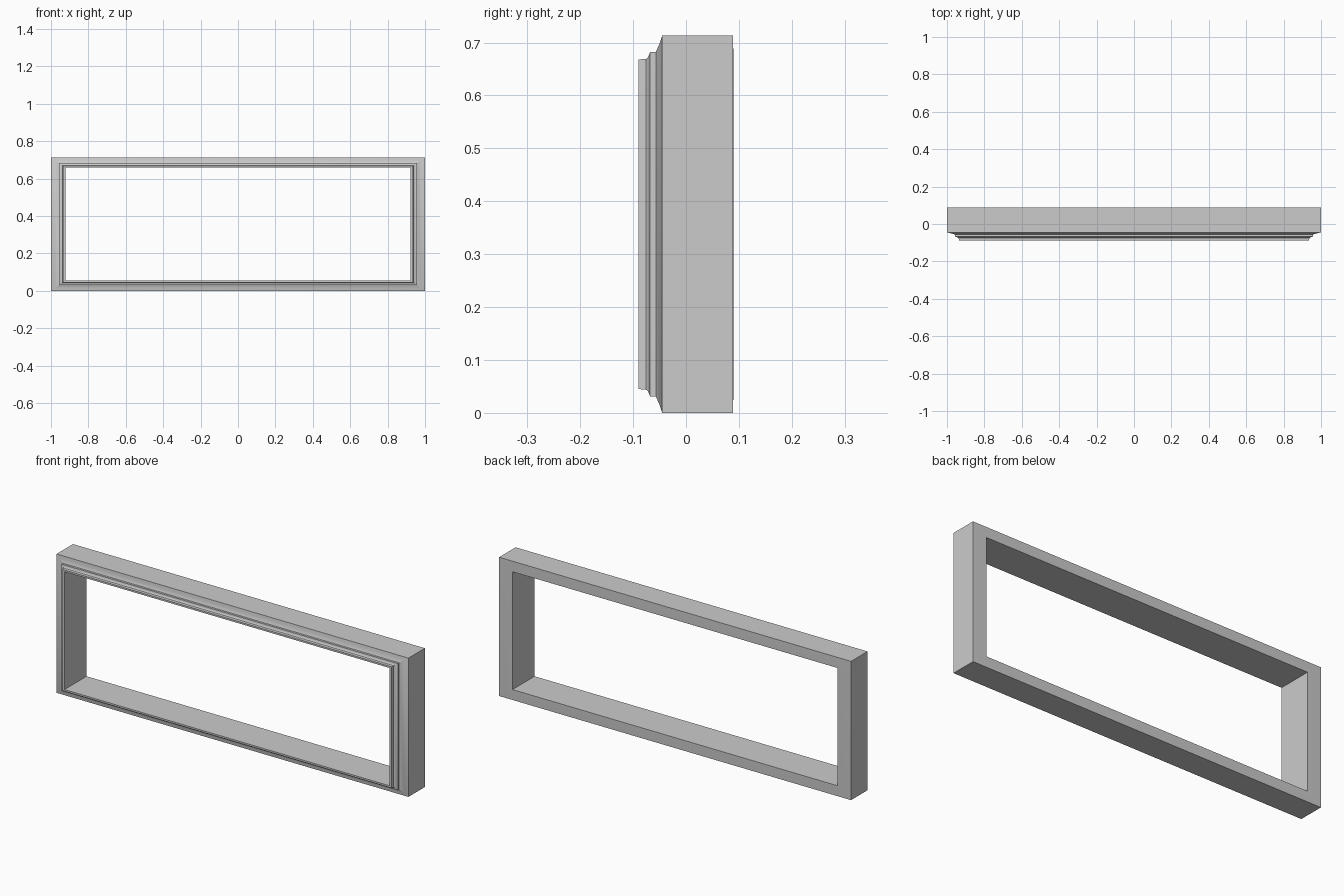
import bpy, bmesh

if "Cube" in bpy.data.objects:
    bpy.data.objects.remove(bpy.data.objects["Cube"])

W, H = 1.0, 0.713      # half width, height
KX = 1.42              # side mouldings are wider than top and bottom

# Moulding cross-section: (inset from outer edge, depth y)
profile = [
    (0.0, 0.0885), (0.0, -0.045),                     # outer wall
    (0.014, -0.0495), (0.031, -0.057),                # sloped band
    (0.031, -0.068),                                  # first step
    (0.036, -0.0695), (0.041, -0.072), (0.044, -0.0755),  # small cove
    (0.045, -0.0895),                                 # raised inner lip
    (0.054, -0.0895), (0.054, 0.0895),                # opening wall
    (0.030, 0.0895),                                  # back face
]

# Sweep the section round the rectangle with mitred corners
bm = bmesh.new()
rings = []
for u, y in profile:
    x, z0, z1 = W - u * KX, u, H - u
    rings.append([bm.verts.new(p) for p in
                  ((-x, y, z0), (x, y, z0), (x, y, z1), (-x, y, z1))])
for i, a in enumerate(rings):
    b = rings[(i + 1) % len(rings)]
    for k in range(4):
        n = (k + 1) % 4
        bm.faces.new((a[k], a[n], b[n], b[k]))
bmesh.ops.recalc_face_normals(bm, faces=bm.faces[:])

mesh = bpy.data.meshes.new("moulded_frame")
bm.to_mesh(mesh)
bm.free()
frame = bpy.data.objects.new("moulded_frame", mesh)
bpy.context.collection.objects.link(frame)

# Soften the cove while keeping steps and mitres sharp
bpy.context.view_layer.objects.active = frame
frame.select_set(True)
bpy.ops.object.shade_smooth_by_angle(angle=0.5)
